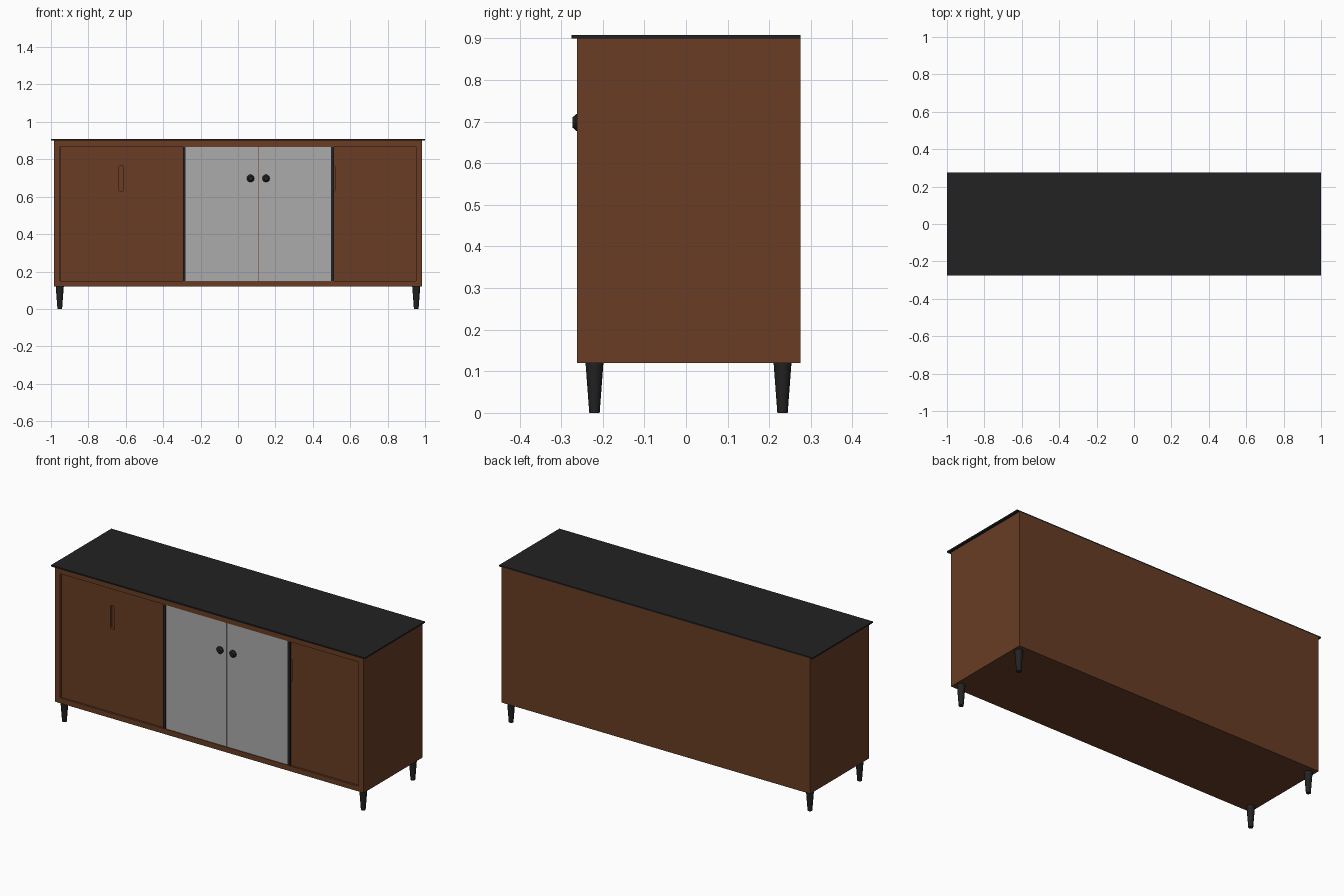
import bpy, math

if "Cube" in bpy.data.objects:
    bpy.data.objects.remove(bpy.data.objects["Cube"])


def material(name, rgb):
    m = bpy.data.materials.new(name)
    m.diffuse_color = (*rgb, 1)
    m.use_nodes = True
    m.node_tree.nodes["Principled BSDF"].inputs["Base Color"].default_value = m.diffuse_color
    return m


WOOD = material("walnut brown", (0.14, 0.046, 0.018))
BLACK = material("soft black", (0.016, 0.016, 0.016))
GREY = material("light grey", (0.41, 0.41, 0.41))


def box(name, x, y, z, mat):
    """Box from (min, max) ranges on each axis."""
    bpy.ops.mesh.primitive_cube_add(size=1)
    o = bpy.context.object
    o.name = name
    lo, hi = zip(x, y, z)
    for v in o.data.vertices:
        v.co = [hi[i] if v.co[i] > 0 else lo[i] for i in range(3)]
    o.data.materials.append(mat)
    return o


def cone(name, loc, r1, r2, depth, mat, rot=(0, 0, 0), sides=24):
    bpy.ops.mesh.primitive_cone_add(vertices=sides, radius1=r1, radius2=r2,
                                    depth=depth, location=loc, rotation=rot)
    o = bpy.context.object
    o.name = name
    o.data.materials.append(mat)
    bpy.ops.object.shade_smooth_by_angle(angle=math.radians(35))
    return o


# carcass boards
F, B = -0.262, 0.275
for side, s in (("left", -1), ("right", 1)):
    box(side + "_side", sorted((s * 0.985, s * 0.953)), (F, B), (0.12, 0.90), WOOD)
box("bottom_board", (-0.953, 0.953), (F, B), (0.12, 0.15), WOOD)
box("upper_board", (-0.953, 0.953), (F, B), (0.866, 0.90), WOOD)
box("back_board", (-0.953, 0.953), (B - 0.015, B), (0.15, 0.866), WOOD)

# thin worktop overhanging the front and ends
box("worktop", (-1, 1), (-0.275, 0.275), (0.90, 0.908), BLACK)

# recessed sliding doors, each with a rounded finger pull cut in
for side, x0, x1, hx in (("left", -0.949, 0.10, -0.625), ("right", 0.10, 0.953, 0.507)):
    door = box(side + "_sliding_door", (x0, x1), (-0.251, -0.226), (0.15, 0.866), WOOD)
    bpy.ops.mesh.primitive_cylinder_add(vertices=24, radius=0.0125, depth=0.03,
                                        location=(hx, -0.251, 0.697),
                                        rotation=(math.pi / 2, 0, 0))
    cutter = bpy.context.object
    cutter.name = side + "_pull_cutter"
    # stretch the round ends apart into a slot
    for v in cutter.data.vertices:
        v.co.y += 0.0575 if v.co.y > 0 else -0.0575
    mod = door.modifiers.new("finger_pull", "BOOLEAN")
    mod.operation = "DIFFERENCE"
    mod.object = cutter
    mod.solver = "EXACT"
    bpy.context.view_layer.objects.active = door
    bpy.ops.object.modifier_apply(modifier=mod.name)
    bpy.data.objects.remove(cutter, do_unlink=True)

# grey centre doors with a fine gap between, and black edge strips
box("left_centre_door", (-0.28, 0.107), (-0.257, -0.251), (0.15, 0.866), GREY)
box("right_centre_door", (0.109, 0.497), (-0.257, -0.251), (0.15, 0.866), GREY)
box("left_edge_strip", (-0.295, -0.28), (-0.261, -0.251), (0.15, 0.866), BLACK)
box("right_edge_strip", (0.497, 0.514), (-0.261, -0.251), (0.15, 0.866), BLACK)

# knobs: flat disc with a smaller raised cap
for side, x in (("left", 0.067), ("right", 0.15)):
    rot = (math.pi / 2, 0, 0)
    cone(side + "_knob_base", (x, -0.260, 0.698), 0.02, 0.02, 0.008, BLACK, rot)
    cone(side + "_knob_cap", (x, -0.2685, 0.698), 0.02, 0.012, 0.009, BLACK, rot)

# tapered legs
for side, x in (("left", -0.953), ("right", 0.953)):
    for end, y in (("front", -0.22), ("back", 0.232)):
        cone(f"{end}_{side}_leg", (x, y, 0.06), 0.0125, 0.0215, 0.12, BLACK)
